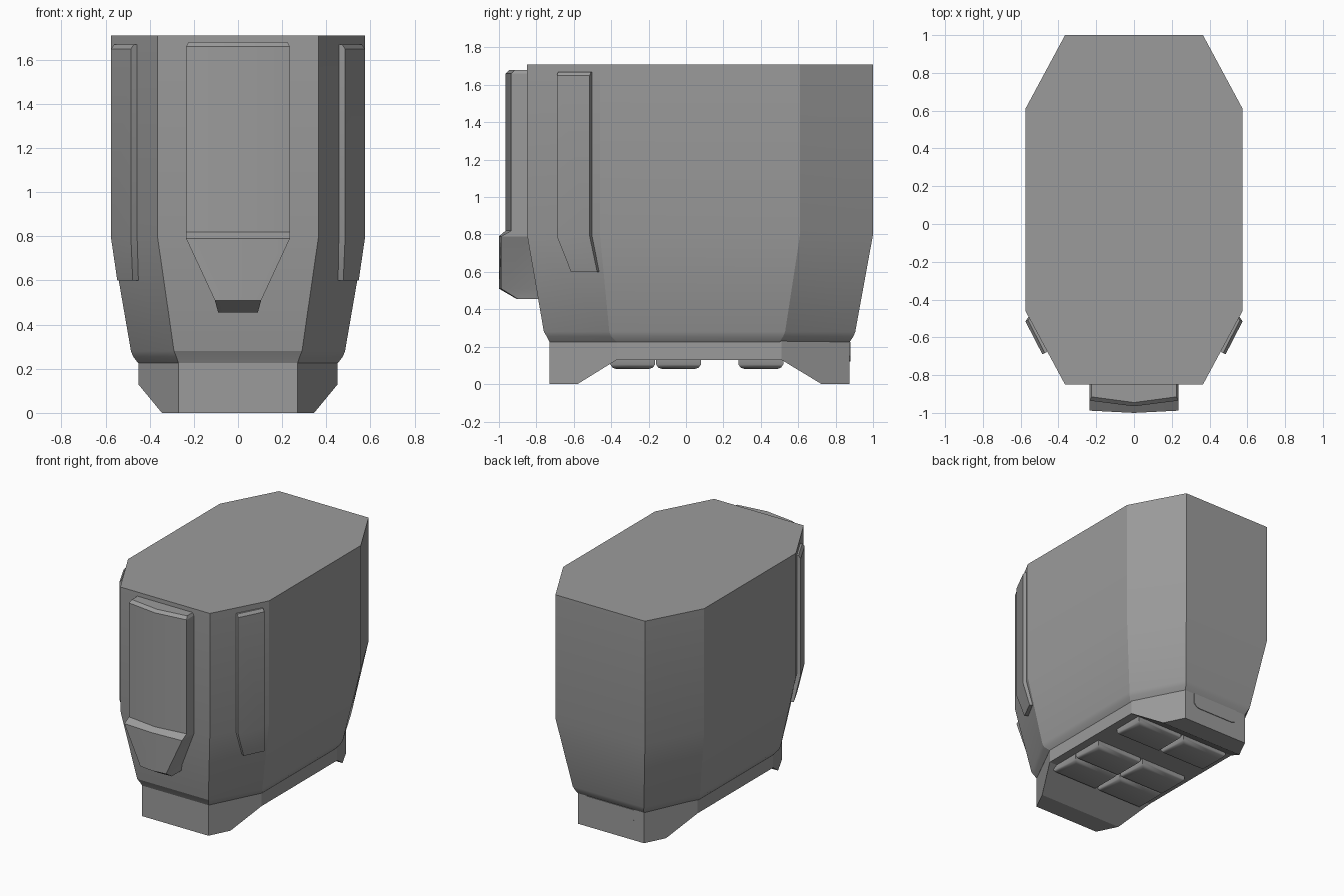
import bpy
import bmesh
import math

old = bpy.data.objects.get("Cube")
if old:
    bpy.data.objects.remove(old, do_unlink=True)

GREY = (0.33, 0.33, 0.33, 1)
grey = bpy.data.materials.new("mid_grey")
grey.use_nodes = True
grey.diffuse_color = GREY
grey.node_tree.nodes["Principled BSDF"].inputs["Base Color"].default_value = GREY


def loft(name, rings, strip_caps=False, smooth=20):
    """Skin closed rings of (x, y, z) points, first to last, and cap the ends."""
    bm = bmesh.new()
    rows = [[bm.verts.new(p) for p in ring] for ring in rings]
    n = len(rows[0])
    for a, b in zip(rows, rows[1:]):
        for i in range(n):
            j = (i + 1) % n
            bm.faces.new((a[i], a[j], b[j], b[i]))
    for row in (rows[0], rows[-1]):
        if strip_caps:
            for i in range(n // 2 - 1):
                bm.faces.new((row[i], row[i + 1], row[n - 2 - i], row[n - 1 - i]))
        else:
            bm.faces.new(row)
    bmesh.ops.remove_doubles(bm, verts=bm.verts, dist=0.0001)
    bmesh.ops.recalc_face_normals(bm, faces=bm.faces)
    mesh = bpy.data.meshes.new(name)
    bm.to_mesh(mesh)
    bm.free()
    mesh.materials.append(grey)
    obj = bpy.data.objects.new(name, mesh)
    bpy.context.collection.objects.link(obj)
    bpy.ops.object.select_all(action='DESELECT')
    obj.select_set(True)
    bpy.context.view_layer.objects.active = obj
    bpy.ops.object.shade_smooth_by_angle(angle=math.radians(smooth))
    return obj


def mirrored(half):
    """Complete a half outline across the centre plane."""
    return half + [(-x, y, z) for x, y, z in reversed(half)]


def octagon(z, end_x, side_x, front, front_side, back_side, back):
    return mirrored([(end_x, front, z), (side_x, front_side, z),
                     (side_x, back_side, z), (end_x, back, z)])


# Main housing, tapering to a narrow neck
loft("housing", [
    octagon(1.71, 0.365, 0.575, -0.85, -0.46, 0.61, 1.0),
    octagon(0.80, 0.365, 0.575, -0.85, -0.46, 0.61, 1.0),
    octagon(0.28, 0.29, 0.485, -0.76, -0.41, 0.53, 0.905),
    octagon(0.255, 0.28, 0.475, -0.745, -0.40, 0.52, 0.895),
    octagon(0.225, 0.27, 0.452, -0.73, -0.37, 0.50, 0.875)])

# Base skirt with a foot at each end and raised sides
plan = [(0.27, -0.73, 0), (0.345, -0.58, 0), (0.452, -0.37, 0.13),
        (0.452, 0.51, 0.13), (0.345, 0.725, 0), (0.27, 0.875, 0)]
loft("base_skirt", [mirrored([(x, y, 0.24) for x, y, z in plan]),
                    mirrored(plan)], strip_caps=True)

# Rounded pads under the base
for side in (-1, 1):
    for row, y in enumerate((-0.285, -0.04, 0.40)):
        rings = []
        for z, inset in ((0.15, 0), (0.105, 0), (0.088, 0.012), (0.08, 0.035)):
            w, d = 0.19 - inset, 0.12 - inset
            rings.append([(side * 0.2 + sx * w, y + sy * d, z)
                          for sx, sy in ((1, 1), (-1, 1), (-1, -1), (1, -1))])
        loft(f"base_pad_{row + 1}_{'left' if side > 0 else 'right'}", rings, smooth=40)


# Front panel with a slight centre ridge
def ridge(z, w, rear, edge, centre):
    return mirrored([(w, rear, z), (w, edge, z), (0, centre, z)])


loft("front_panel", [ridge(1.68, 0.225, -0.84, -0.915, -0.945),
                     ridge(1.66, 0.235, -0.84, -0.935, -0.965),
                     ridge(0.79, 0.235, -0.84, -0.935, -0.965)])
loft("front_wedge", [ridge(0.82, 0.235, -0.84, -0.935, -0.965),
                     ridge(0.79, 0.235, -0.84, -0.988, -1.0),
                     ridge(0.51, 0.105, -0.79, -0.988, -1.0),
                     ridge(0.455, 0.09, -0.77, -0.9, -0.905)])

# Strips on the front corner faces, bent to follow the taper
NX, NY = 0.88, -0.474


def strip_ring(z, front, rear, depth, side):
    outer = [front, rear]
    inner = [(x - NX * 0.07, y - NY * 0.07) for x, y in reversed(outer)]
    outer = [(x - NX * depth, y - NY * depth) for x, y in outer]
    return [(side * x, y, z) for x, y in outer + inner]


for side, label in ((1, "left"), (-1, "right")):
    loft(f"corner_strip_{label}", [
        strip_ring(1.67, (0.485, -0.69), (0.575, -0.515), 0.015, side),
        strip_ring(1.65, (0.485, -0.69), (0.575, -0.515), 0, side),
        strip_ring(0.79, (0.485, -0.69), (0.575, -0.515), 0, side),
        strip_ring(0.60, (0.477, -0.615), (0.547, -0.475), 0, side)])

# Thin latch plate on the back of the skirt
outline = [(0.19, 0.225), (0.19, 0.15), (0.175, 0.13), (0.15, 0.12)]
outline += [(-x, z) for x, z in reversed(outline)]
loft("back_latch_plate", [[(x, y, z) for x, z in outline] for y in (0.87, 0.88)])
